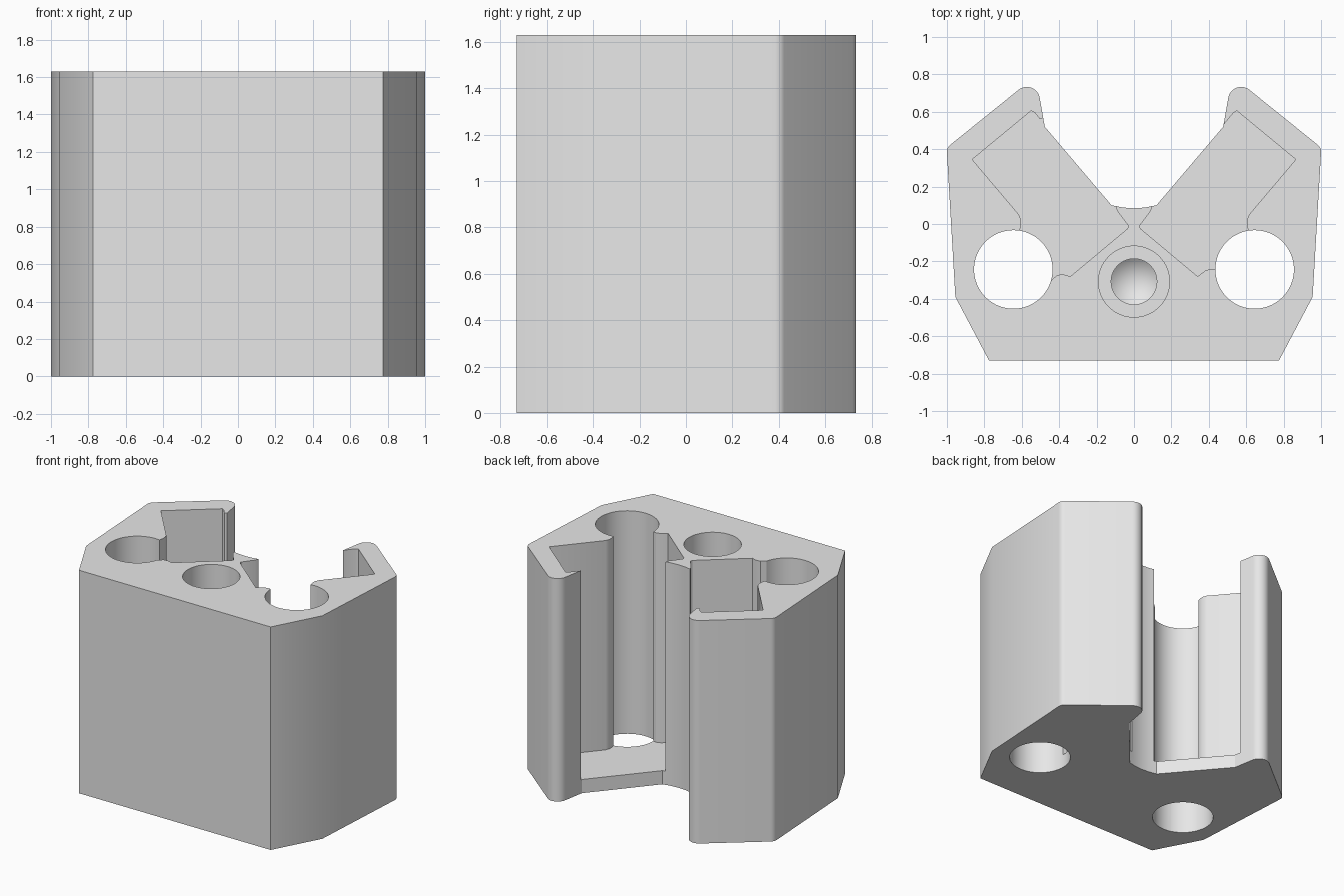
import bpy
import bmesh
from math import cos, sin, radians

HEIGHT = 1.63
FLOOR = 0.10

cube = bpy.data.objects.get("Cube")
if cube:
    bpy.data.objects.remove(cube, do_unlink=True)

grey = bpy.data.materials.new("plain grey")
grey.use_nodes = True
grey.diffuse_color = (0.8, 0.8, 0.8, 1)
grey.node_tree.nodes["Principled BSDF"].inputs["Base Color"].default_value = (0.8, 0.8, 0.8, 1)


def arc(cx, cy, r, start, end, steps):
    """Points along a circular arc, angles in degrees."""
    angles = [radians(start + (end - start) * i / steps) for i in range(steps + 1)]
    return [(cx + r * cos(a), cy + r * sin(a)) for a in angles]


def mirrored(points):
    return [(-x, y) for x, y in reversed(points)]


def make_object(name, bm):
    bmesh.ops.recalc_face_normals(bm, faces=bm.faces)
    mesh = bpy.data.meshes.new(name)
    bm.to_mesh(mesh)
    bm.free()
    mesh.materials.append(grey)
    obj = bpy.data.objects.new(name, mesh)
    bpy.context.collection.objects.link(obj)
    return obj


def prism(name, points, z0, z1):
    bm = bmesh.new()
    face = bm.faces.new([bm.verts.new((x, y, z0)) for x, y in points])
    new = bmesh.ops.extrude_face_region(bm, geom=[face])["geom"]
    verts = [v for v in new if isinstance(v, bmesh.types.BMVert)]
    bmesh.ops.translate(bm, verts=verts, vec=(0, 0, z1 - z0))
    return make_object(name, bm)


def lathe(name, cx, cy, profile, sides=64):
    """Closed solid of revolution from (radius, height) points, ending in a tip."""
    bm = bmesh.new()
    rings = [[bm.verts.new((x, y, z)) for x, y in arc(cx, cy, r, 0, 360, sides)[:-1]]
             for r, z in profile[:-1]]
    tip = bm.verts.new((cx, cy, profile[-1][1]))
    bm.faces.new(rings[0])
    for i in range(sides):
        j = (i + 1) % sides
        for a, b in zip(rings, rings[1:]):
            bm.faces.new((a[i], a[j], b[j], b[i]))
        bm.faces.new((rings[-1][i], rings[-1][j], tip))
    return make_object(name, bm)


def cut(target, cutter):
    cutter.hide_render = True
    mod = target.modifiers.new(cutter.name, "BOOLEAN")
    mod.operation = "DIFFERENCE"
    mod.solver = "EXACT"
    mod.object = cutter
    bpy.context.view_layer.objects.active = target
    bpy.ops.object.modifier_apply(modifier=mod.name)
    bpy.data.objects.remove(cutter, do_unlink=True)


# Main block: symmetric outline with two rounded arms and a V-shaped notch
half = [(0.775, -0.73), (0.955, -0.39)]
half += arc(0.95, 0.385, 0.05, -4, 51, 6)
half += arc(0.573, 0.663, 0.07, 51, 172, 12)
half += [(0.477, 0.52), (0.12, 0.10), (0.06, 0.088)]
block = prism("holder_block", half + [(0, 0.084)] + mirrored(half), 0, HEIGHT)

# Pockets: shared outer and inner walls, with slightly different lips
outer_wall = [(0.55, 0.605), (0.865, 0.345), (0.615, 0.05), (0.604, 0.02), (0.605, -0.01), (0.617, -0.06)]
neck_wall = [(0.34, -0.28), (0.035, -0.025), (0.03, -0.01), (0.09, 0.07), (0.10, 0.10), (0.10, 0.20)]
left_bump = [(0.60, -0.24), (0.44, -0.245), (0.41, -0.24), (0.38, -0.25)]
right_bump = [(0.60, -0.26), (0.44, -0.30), (0.41, -0.272), (0.375, -0.27)]
left_lip = [(0.44, 0.54), (0.475, 0.526), (0.53, 0.592)]
right_lip = [(0.44, 0.567), (0.485, 0.567), (0.503, 0.56), (0.53, 0.595)]
top = HEIGHT + 0.1
cut(block, prism("left_pocket", outer_wall + left_bump + neck_wall + left_lip, FLOOR, top))
cut(block, prism("right_pocket", mirrored(outer_wall + right_bump + neck_wall + right_lip), FLOOR, top))

# Through holes on both sides
for side, name in ((1, "left_hole"), (-1, "right_hole")):
    cut(block, prism(name, arc(side * 0.645, -0.243, 0.21, 0, 360, 64)[:-1], -0.1, top))

# Stepped blind hole with a conical bottom
cut(block, lathe("centre_hole", 0, -0.308,
                 [(0.19, top), (0.19, 0.8), (0.122, 0.8), (0.122, 0.4), (0, 0.3)]))

# Smooth curved walls, keep corners sharp
bpy.ops.object.select_all(action="DESELECT")
block.select_set(True)
bpy.context.view_layer.objects.active = block
bpy.ops.object.shade_smooth_by_angle(angle=radians(25))
